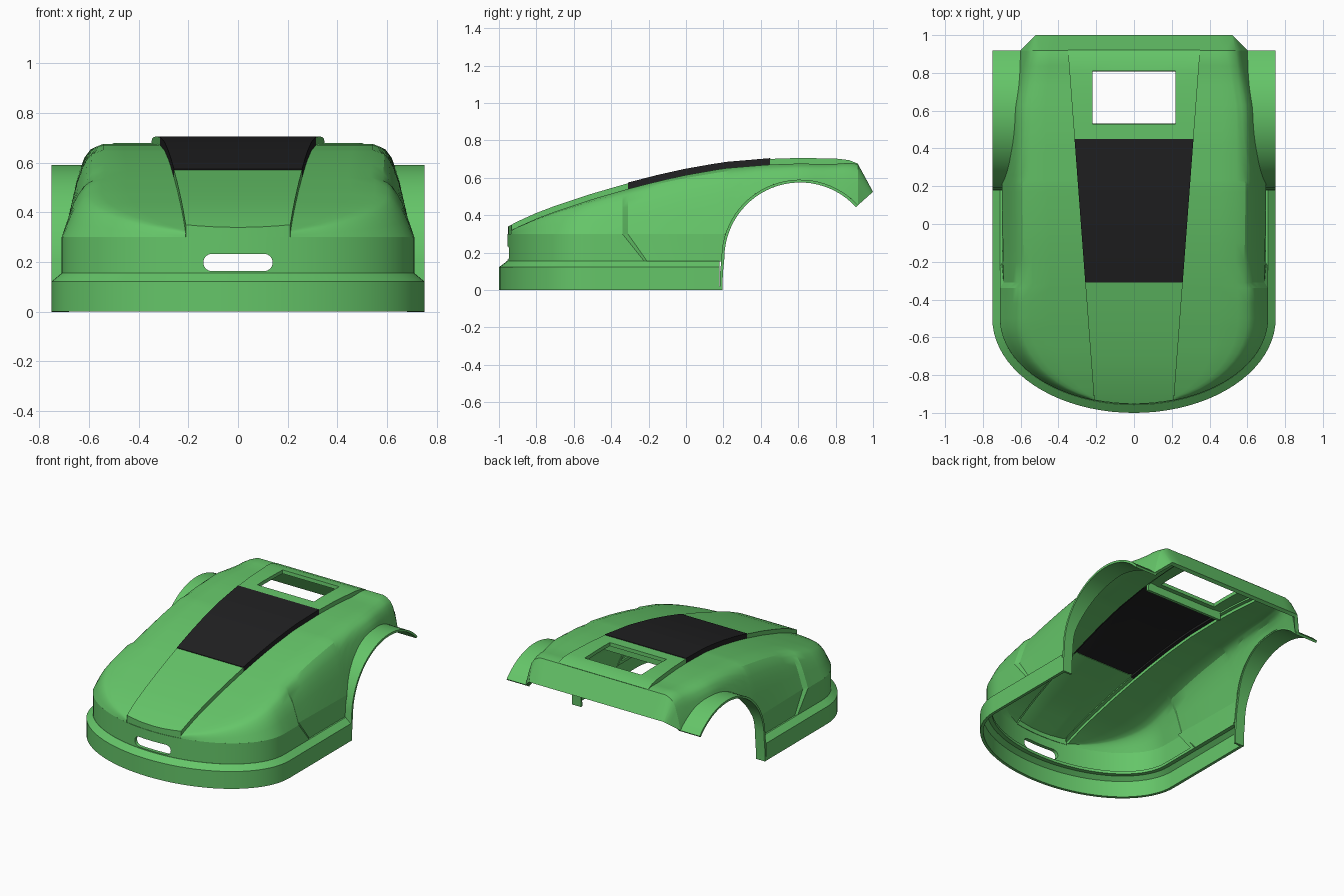
import bpy, bmesh
from math import sin, cos, pi, radians, asin, sqrt
from mathutils import Vector

if "Cube" in bpy.data.objects:
    bpy.data.objects.remove(bpy.data.objects["Cube"])


def material(name, rgb):
    m = bpy.data.materials.new(name)
    m.diffuse_color = (*rgb, 1)
    m.use_nodes = True
    m.node_tree.nodes["Principled BSDF"].inputs["Base Color"].default_value = m.diffuse_color
    return m


GREEN = material("green_plastic", (0.13, 0.56, 0.14))
BLACK = material("black_plastic", (0.015, 0.015, 0.016))


def interp(pts, t):
    if t <= pts[0][0]:
        return pts[0][1]
    for (a, fa), (b, fb) in zip(pts, pts[1:]):
        if t <= b:
            return fa + (fb - fa) * (t - a) / (b - a)
    return pts[-1][1]


def sheet(name, rows, centre=(0, 0, 0.1), thick=0.025, mirror=False, mat=GREEN, skip=None, angle=28):
    """Grid of points -> outward facing sheet thickened inward."""
    bm = bmesh.new()
    vs = [[bm.verts.new(p) for p in r] for r in rows]
    for i in range(len(vs) - 1):
        for j in range(len(vs[0]) - 1):
            if not (skip and skip(i, j)):
                bm.faces.new((vs[i][j], vs[i + 1][j], vs[i + 1][j + 1], vs[i][j + 1]))
    bmesh.ops.remove_doubles(bm, verts=bm.verts[:], dist=1e-4)
    bm.normal_update()
    c = Vector(centre)
    if sum(f.calc_area() * f.normal.dot(f.calc_center_median() - c) for f in bm.faces) < 0:
        bmesh.ops.reverse_faces(bm, faces=bm.faces[:])
    me = bpy.data.meshes.new(name)
    bm.to_mesh(me)
    bm.free()
    ob = bpy.data.objects.new(name, me)
    bpy.context.collection.objects.link(ob)
    me.materials.append(mat)
    if mirror:
        ob.modifiers.new("mirror", 'MIRROR').use_axis[0] = True
    s = ob.modifiers.new("thickness", 'SOLIDIFY')
    s.thickness, s.offset = thick, -1
    bpy.ops.object.select_all(action='DESELECT')
    ob.select_set(True)
    bpy.context.view_layer.objects.active = ob
    for m in list(ob.modifiers):
        bpy.ops.object.modifier_apply(modifier=m.name)
    bpy.ops.object.shade_smooth_by_angle(angle=radians(angle))
    return ob


# Shape rules: roof line, body half width, side curve, raised strip width, wheel arch
ROOF = [(-.96, .335), (-.9, .367), (-.8, .412), (-.7, .45), (-.5, .516), (-.32, .568), (-.15, .612), (0, .645),
        (.2, .68), (.45, .701), (.6, .706), (.8, .703), (.87, .695), (.92, .675)]
WIDTH = [(-.34, .71), (-.31, .69), (.2, .70), (.61, .70), (.92, .63)]
SIDE = [(0, 1), (.3, .967), (.6, .93), (.85, .885), (.95, .845), (1, .775)]
AY, AZ, AR = .61, .17, .42


def roof(y):
    return interp(ROOF, y)


def body_top(y):
    return roof(y) - interp([(.8, .03), (.92, .002)], y)


def width(y):
    if y < -.5:
        return .71 * sqrt(max(0, 1 - ((y + .5) / .455) ** 2))
    return interp(WIDTH, y)


def strip(y):
    return .21 + .0749 * (y + .95)


def base(y):
    if y < .2:
        return .30
    return max(.30, AZ + sqrt(max(0, AR ** 2 - (y - AY) ** 2)))


def side_start(y):
    return (base(y) - .3) / max(.003, body_top(y) - .3)


def outline(a, b, z, back):
    """U-shaped plan outline with an elliptical nose."""
    arc = [(-a * cos(pi * i / 40), -.5 - b * sin(pi * i / 40), z) for i in range(41)]
    return [(-a, back, z)] + arc + [(a, back, z)]


# Bumper skirt
sheet("bumper_skirt", [outline(a, b, z, .18) for a, b, z in
                       [(.75, .5, 0), (.75, .5, .122), (.71, .457, .155), (.675, .42, .156)]], thick=.02)

# Nose wall, its raked rear ends stepping in to the side panels
wall = []
for z, end in ((.15, -.22), (.30, -.34)):
    r = outline(.71, .455, z, end)
    wall.append([(-.69, end + .03, z)] + r + [(.69, end + .03, z)])
nose = sheet("nose_wall", wall)

# Rounded slot through the nose
bm = bmesh.new()
ring = [(sx * .105 + .035 * sin(a), .035 * cos(a) + .198)
        for sx, a0 in ((1, 0), (-1, pi)) for a in [a0 + pi * k / 8 for k in range(9)]]
face = bm.faces.new([bm.verts.new((x, -1.05, z)) for x, z in ring])
ext = bmesh.ops.extrude_face_region(bm, geom=[face])['geom']
bmesh.ops.translate(bm, vec=(0, .3, 0), verts=[g for g in ext if isinstance(g, bmesh.types.BMVert)])
bmesh.ops.recalc_face_normals(bm, faces=bm.faces[:])
me = bpy.data.meshes.new("slot_cutter")
bm.to_mesh(me)
bm.free()
cutter = bpy.data.objects.new("slot_cutter", me)
bpy.context.collection.objects.link(cutter)
cutter.hide_render = True
b = nose.modifiers.new("slot", 'BOOLEAN')
b.object, b.operation, b.solver = cutter, 'DIFFERENCE', 'EXACT'
bpy.context.view_layer.objects.active = nose
bpy.ops.object.modifier_apply(modifier="slot")
bpy.data.objects.remove(cutter)

# Body shoulders: lofted cross-sections on both sides of the raised strip
t0 = asin(.211 / .71)
ys = [-.5 - .455 * cos(t0 + (pi / 2 - t0) * i / 12) for i in range(13)]
ys += [-.42, -.34, -.31, -.2, -.1, 0, .1, .17]
ys += [AY + AR * cos(radians(162 - 119.5 * i / 16)) for i in range(17)]
VS = [0, .2, .4, .6, .75, .87, .95, 1]


def section(y):
    w, top, h, v0 = width(y), body_top(y), strip(y), side_start(y)
    pts = []
    for v in VS:
        v = v0 + (1 - v0) * v
        pts.append((max(h, w * interp(SIDE, v)), y, .3 + v * (top - .3)))
    x = pts[-1][0]
    return pts + [(x + (h - x) * k / 3, y, top) for k in (1, 2, 3)]


rows = [section(y) for y in ys]
sheet("body_shoulder", rows, mirror=True)

# Rear lip with chamfered corners
last = rows[-1]
foot, corner = Vector(last[0]), Vector((.52, 1, .525))
edge = [foot.lerp(corner, min(1, v / .95)) for v in VS]
edge += [Vector((p[0] * .96, 1, .525)) for p in last[8:]] + [Vector((0, 1, .525))]
sheet("rear_lip", [last + [(0, last[-1][1], last[-1][2])], edge], centre=(0, .5, .3), mirror=True, angle=20)

# Side panels behind the raked step
N = 6
top_row, low_row = [], []
for i in range(N + 1):
    yt, yl = -.36 + (.21 + .36) * i / N, -.24 + (.19 + .24) * i / N
    top_row.append((width(max(yt, -.31)), yt, .30))
    low_row.append((.70, yl, .152))
sheet("side_panel", [top_row, low_row], mirror=True)

# Wheel arch fenders
arc = [(.18, 0), (.182, .09)] + [(AY + AR * cos(radians(180 - 137.5 * i / 28)),
                                 AZ + AR * sin(radians(180 - 137.5 * i / 28))) for i in range(29)]
sheet("wheel_fender", [[(width(y) * interp(SIDE, side_start(y)) - .02, y, z), (.75, y, z)] for y, z in arc],
      centre=(.7, AY, AZ), thick=.015, mirror=True)


# Raised centre strip: front, black cover, rear with opening
def centre_strip(name, rows_y, mat, lift=0, front=False, skip=None):
    rows = []
    for n, y in enumerate(rows_y):
        h = strip(y)
        k = min(.22, .8 * h)
        xs = [-h, -h, -k, -k / 2, 0, k / 2, k, h, h]
        row = []
        for j, x in enumerate(xs):
            yy = -.5 - .452 * sqrt(1 - (x / .71) ** 2) if front and n < 2 else y
            z = roof(yy) + lift - (.035 + lift if j in (0, 8) else 0)
            if front and n == 0:
                z = .295
            row.append((x, yy, z))
        rows.append(row)
    return sheet(name, rows, mat=mat, skip=skip)


centre_strip("hood_strip", [-.95, -.95, -.9, -.8, -.7, -.6, -.5, -.4, -.31], GREEN, front=True)
centre_strip("black_cover", [-.31 + .76 * i / 10 for i in range(11)], BLACK, lift=.004)
centre_strip("rear_deck", [.45, .53, .6, .7, .81, .87, .92], GREEN,
             skip=lambda i, j: 1 <= i <= 3 and 2 <= j <= 5)

# Cross rib under the deck
bpy.ops.mesh.primitive_cube_add(size=1, location=(0, .49, .655))
rib = bpy.context.object
rib.name = "deck_rib"
rib.scale = (.6, .02, .06)
rib.data.materials.append(GREEN)
